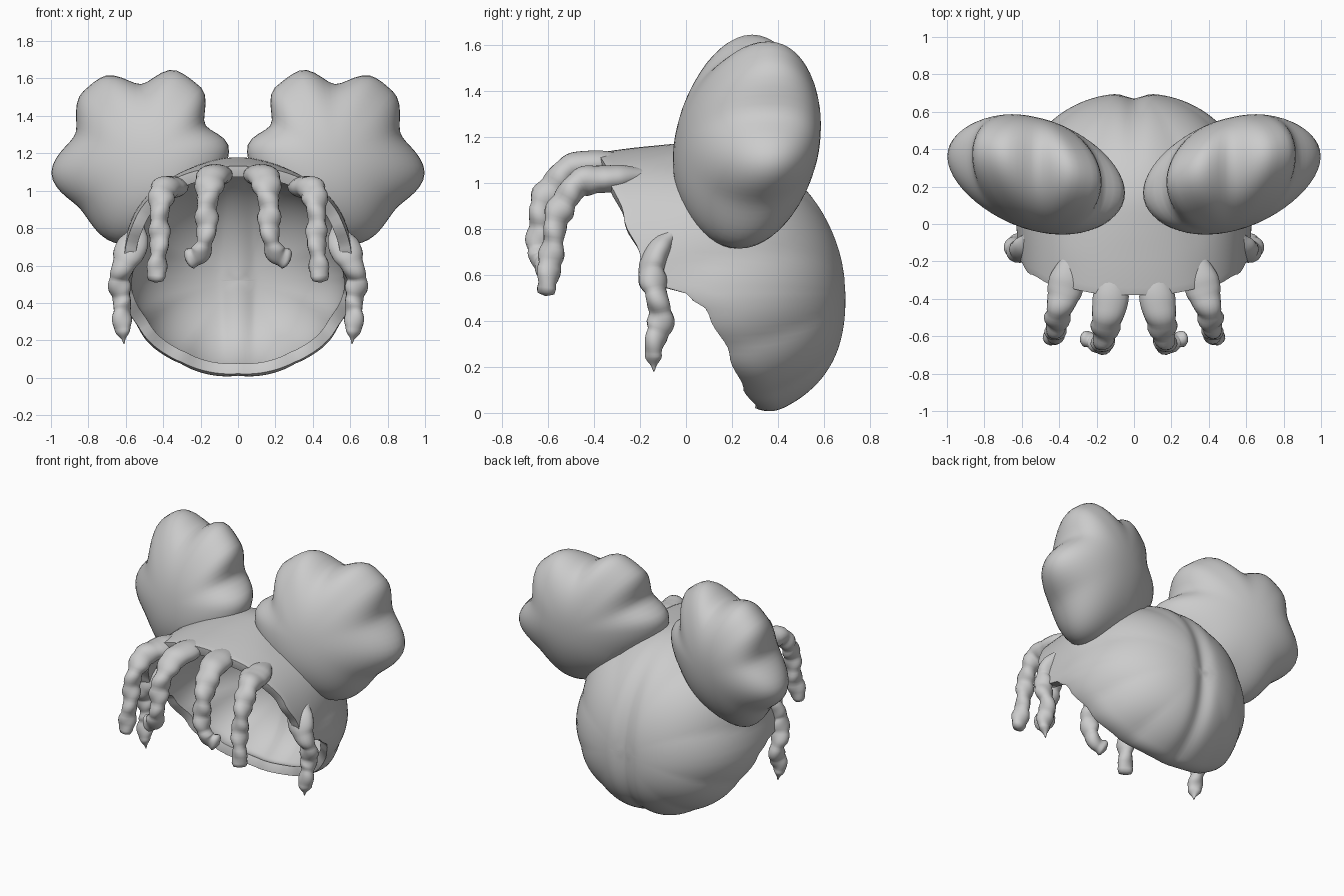
import bpy, bmesh, math
from mathutils import Vector

if "Cube" in bpy.data.objects:
    bpy.data.objects.remove(bpy.data.objects["Cube"], do_unlink=True)

hair = bpy.data.materials.new("soft grey hair")
hair.use_nodes = True
hair.diffuse_color = (0.6, 0.6, 0.6, 1)
hair.node_tree.nodes["Principled BSDF"].inputs["Base Color"].default_value = hair.diffuse_color


def lerp_keys(keys, v):
    """Smoothly interpolate a list of (position, value) keys."""
    for (a, p), (b, q) in zip(keys, keys[1:]):
        if v <= b:
            k = max(0, (v - a) / (b - a))
            return p + (q - p) * k * k * (3 - 2 * k)
    return keys[-1][1]


def loft(name, rings, start, end=None):
    """Skin closed rings of points, with pole points at the ends."""
    bm = bmesh.new()
    rows = [[bm.verts.new(p) for p in ring] for ring in rings]
    n = len(rows[0])
    for a, b in zip(rows, rows[1:]):
        for i in range(n):
            j = (i + 1) % n
            bm.faces.new((a[i], a[j], b[j], b[i]))
    for row, pole, flip in ((rows[0], start, False), (rows[-1], end, True)):
        if pole is None:
            continue
        tip = bm.verts.new(pole)
        for i in range(n):
            j = (i + 1) % n
            bm.faces.new((row[i], tip, row[j]) if not flip else (row[j], tip, row[i]))
    if end is not None:
        bmesh.ops.recalc_face_normals(bm, faces=bm.faces)
    else:
        # open shell: make the normals point away from its middle
        bm.normal_update()
        mid = Vector((0, 0.1, 0.55))
        if sum(f.normal.dot(f.calc_center_median() - mid) for f in bm.faces) < 0:
            bmesh.ops.reverse_faces(bm, faces=bm.faces)
    mesh = bpy.data.meshes.new(name)
    bm.to_mesh(mesh)
    bm.free()
    mesh.materials.append(hair)
    mesh.shade_smooth()
    obj = bpy.data.objects.new(name, mesh)
    bpy.context.collection.objects.link(obj)
    return obj


# Hair cap: bowl opening to the front, with a shaped rim and grooved locks
RIM = [(-1, 0.31), (-0.8, 0.25), (-0.5, 0.19), (-0.15, 0.1), (0, 0), (0.07, -0.14),
       (0.25, -0.2), (0.5, -0.27), (0.8, -0.34), (1, -0.38)]
CY, CZ = 0.09, 0.52
RX, RY, UP, DOWN = 0.63, 0.61, 0.65, 0.575


def cap_point(u, t):
    s = -math.cos(t)
    rim = lerp_keys(RIM, s)
    length = math.acos((rim - CY) / RY) if rim > CY else math.pi / 2 + (CY - rim) / RY
    d = u * length
    over = d - math.pi / 2
    if over < 0:
        # the lower half is fuller than the crown
        y, r = CY + RY * math.cos(d), math.sin(d) ** (0.87 + 0.13 * s)
    else:
        y, r = CY - RY * over, 1 - 0.1 * over * over
    side = min(t, 2 * math.pi - t)
    lock = abs(math.sin(side * 4.5 + 0.9 * math.sin(side) * d))
    fade = 1 if over < 0 else max(0.2, 1 - 2 * over)
    r *= 1 + 0.035 * (lock - 0.6) * min(1, d) * fade * (1 - 0.6 * u ** 6)
    if s > 0:
        # broad temples towards the front
        r *= 1 + 0.06 * math.sin(2 * t) ** 2 * u * u
    else:
        # lower lip rolls inwards
        r *= 1 - 0.08 * -s * max(0, (u - 0.82) / 0.18) ** 2
    x = RX * r * math.sin(t)
    z = CZ + r * s * (UP if s > 0 else DOWN)
    if y > CY:
        y -= 0.03 * math.exp(-(x / 0.06) ** 2) * (y - CY) / RY
    return (x, y, z)


SEG, ROWS = 112, 36
cap = loft("hair_cap", [[cap_point(k / ROWS, 2 * math.pi * i / SEG) for i in range(SEG)]
                        for k in range(1, ROWS + 1)], (0, CY + RY - 0.03, CZ))
shell = cap.modifiers.new("thickness", "SOLIDIFY")
shell.thickness = 0.06
shell.offset = -1
bevel = cap.modifiers.new("soft_rim", "BEVEL")
bevel.width = 0.024
bevel.segments = 3
bevel.angle_limit = math.radians(50)

# Puffy buns: five-lobed cushions seated on the cap, angle in degrees to radius
LOBES = [(-72, 0.47), (-40, 0.42), (-11, 0.485), (21, 0.375), (50, 0.475), (65, 0.485),
         (90, 0.4), (112, 0.51), (130, 0.5), (152, 0.39), (172, 0.475), (212, 0.39),
         (255, 0.42), (288, 0.47)]


def bun_point(side, th, a):
    deg = (math.degrees(a) + 72) % 360 - 72
    full = math.sin(th) ** 0.92
    radius = full * (0.43 + (lerp_keys(LOBES, deg) - 0.43) * full ** 2.5)
    dx, dz = radius * math.cos(a), radius * math.sin(a)
    x, z = 0.52 + dx, 1.17 + dz
    y = 0.265 + 0.22 * dx + 0.12 * dz + 0.3 * math.cos(th)
    # keep the underside within the thickness of the cap
    depth = max(0, y - CY) / RY
    inside = math.sqrt((x / RX) ** 2 + depth ** 2 + ((z - CZ) / UP) ** 2)
    push = max(1, 0.96 / inside)
    return (side * x * push, y, CZ + (z - CZ) * push)


for side, label in ((1, "left"), (-1, "right")):
    loft(label + "_bun",
         [[bun_point(side, math.pi * k / 28, 2 * math.pi * i / 80) for i in range(80)]
          for k in range(1, 28)],
         (side * 0.52, 0.565, 1.17), (side * 0.52, -0.035, 1.17))


# Braids: twisted oval tubes swept along smooth paths, growing out of the cap
def spline(points, steps):
    pts = [Vector(p) for p in points]
    pts = [2 * pts[0] - pts[1]] + pts + [2 * pts[-1] - pts[-2]]
    out = []
    for a, b, c, d in zip(pts, pts[1:], pts[2:], pts[3:]):
        for k in range(steps):
            t = k / steps
            out.append(0.5 * (2 * b + (c - a) * t + (2 * a - 5 * b + 4 * c - d) * t * t
                              + (3 * b - a - 3 * c + d) * t ** 3))
    return out + [pts[-2]]


def braid(name, points, side, widths):
    path = spline([(side * x, y, z) for x, y, z in points], 10)
    rings, travel = [], 0
    axis = Vector((side, 0.15, 0)).normalized()
    for k, p in enumerate(path):
        tangent = (path[min(k + 1, len(path) - 1)] - path[max(k - 1, 0)]).normalized()
        travel += (p - path[k - 1]).length if k else 0
        u = (axis - tangent * axis.dot(tangent)).normalized()
        v = tangent.cross(u)
        along = k / (len(path) - 1)
        width = lerp_keys(widths, along)
        # the root is a flat smooth fan, the rest is plaited
        plait = lerp_keys([(0.2, 0), (0.5, 1)], along)
        bump = 1 + plait * (0.18 * abs(math.sin(travel * 34)) - 0.1)
        ring = []
        for i in range(18):
            a = 2 * math.pi * i / 18
            r = width * bump * (1 + plait * 0.13 * math.cos(2 * a + side * travel * 30))
            fan = 1.6 - 0.6 * plait
            ring.append(p + u * math.cos(a) * r * fan + v * math.sin(a) * r)
        rings.append(ring)
    end = path[-1] + (path[-1] - path[-2]).normalized() * 0.012
    loft(name, rings, path[0], end)


BLUNT = [(0, 0.02), (0.2, 0.06), (0.45, 0.06), (0.7, 0.05), (0.97, 0.048), (1, 0.035)]
POINTED = [(0, 0.02), (0.25, 0.055), (0.7, 0.05), (0.88, 0.042), (1, 0.006)]
BRAIDS = {
    "inner_braid": ([(0.11, -0.16, 1.09), (0.12, -0.36, 1.085), (0.145, -0.51, 1.06),
                     (0.165, -0.61, 0.93), (0.17, -0.64, 0.78), (0.2, -0.63, 0.67),
                     (0.27, -0.61, 0.63)], BLUNT),
    "outer_braid": ([(0.33, -0.12, 1.04), (0.36, -0.31, 1.02), (0.4, -0.46, 1.0),
                     (0.42, -0.55, 0.88), (0.42, -0.58, 0.73), (0.44, -0.61, 0.52)], BLUNT),
    "side_braid": ([(0.53, 0, 0.82), (0.55, -0.1, 0.74), (0.6, -0.15, 0.63),
                    (0.635, -0.13, 0.52), (0.62, -0.11, 0.4), (0.62, -0.14, 0.29),
                    (0.61, -0.14, 0.19)], POINTED),
}
for side, label in ((1, "left_"), (-1, "right_")):
    for name, (points, widths) in BRAIDS.items():
        braid(label + name, points, side, widths)
